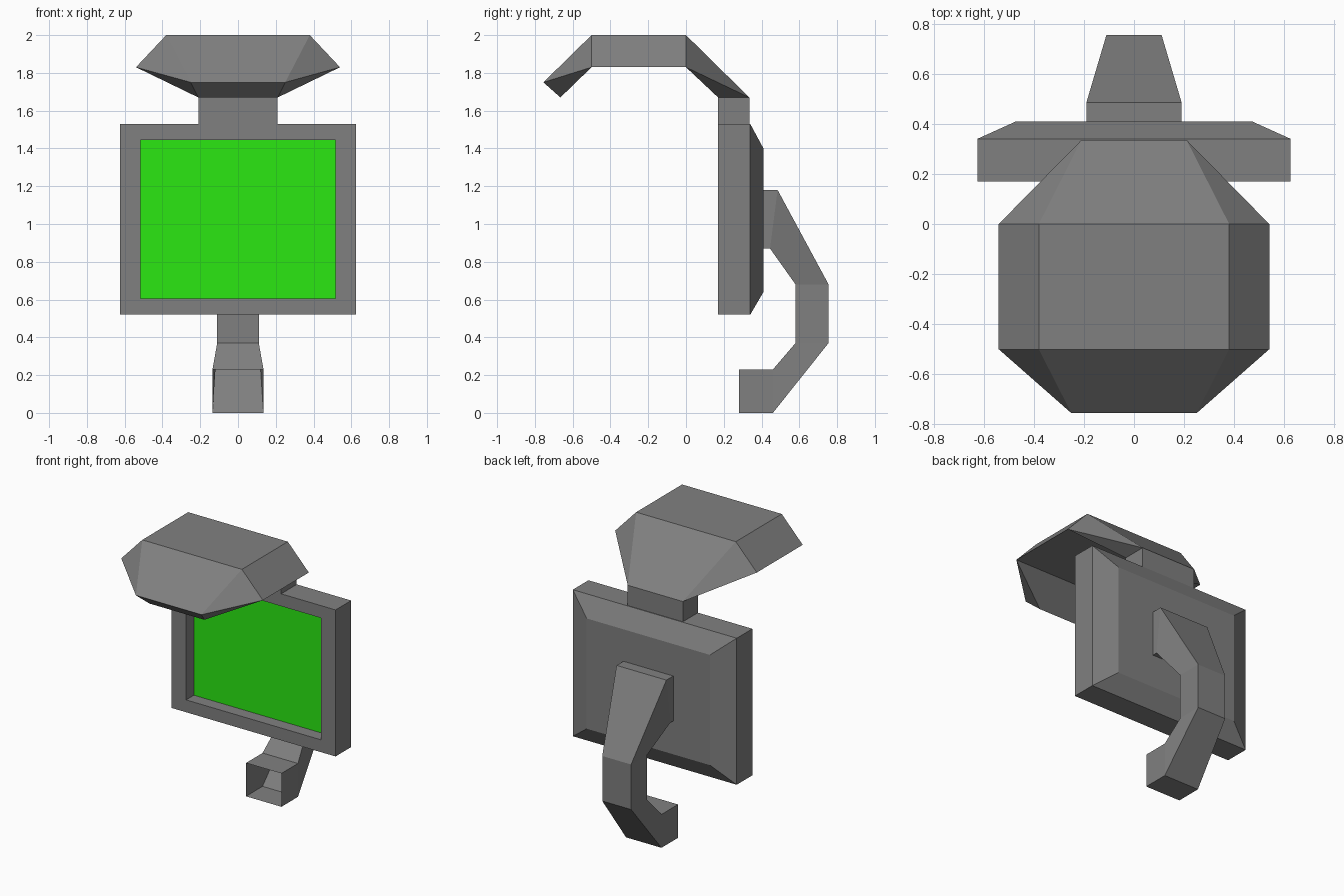
import bpy
import bmesh

cube = bpy.data.objects.get("Cube")
if cube:
    bpy.data.objects.remove(cube, do_unlink=True)


def material(name, color):
    mat = bpy.data.materials.new(name)
    mat.use_nodes = True
    mat.diffuse_color = color
    mat.node_tree.nodes["Principled BSDF"].inputs["Base Color"].default_value = color
    return mat


grey = material("grey casing", (0.216, 0.216, 0.216, 1))
green = material("green screen", (0.024, 0.8, 0.006, 1))


def section(top, bottom):
    """Four-sided ring from (half width, y, z) at its top and bottom edge."""
    (wt, yt, zt), (wb, yb, zb) = top, bottom
    return [(-wt, yt, zt), (wt, yt, zt), (wb, yb, zb), (-wb, yb, zb)]


def loft(name, rings, materials, cap_start=False, cap_end=False, split_sides=False):
    bm = bmesh.new()
    loops = [[bm.verts.new(p) for p in ring] for ring in rings]
    for a, b in zip(loops, loops[1:]):
        for i in range(4):
            j = (i + 1) % 4
            if split_sides and i % 2:
                # crease each side from its widest corner to the opposite one
                quad = [a[i], a[j], b[j], b[i]]
                k = max(range(4), key=lambda n: abs(quad[n].co.x))
                q = quad[k:] + quad[:k]
                bm.faces.new(q[:3])
                bm.faces.new([q[0], q[2], q[3]])
            else:
                bm.faces.new([a[i], a[j], b[j], b[i]])
    if cap_start:
        bm.faces.new(loops[0])
    if cap_end:
        bm.faces.new(loops[-1]).material_index = len(materials) - 1
    bmesh.ops.recalc_face_normals(bm, faces=bm.faces[:])
    mesh = bpy.data.meshes.new(name)
    bm.to_mesh(mesh)
    bm.free()
    for mat in materials:
        mesh.materials.append(mat)
    obj = bpy.data.objects.new(name, mesh)
    bpy.context.collection.objects.link(obj)
    return obj


# Screen housing: bevelled back, straight sides, rim and recessed green panel
def upright(width, y, low, high):
    return section((width, y, high), (width, y, low))


loft("screen_housing", [
    upright(0.47, 0.41, 0.64, 1.40),
    upright(0.625, 0.34, 0.52, 1.53),
    upright(0.625, 0.17, 0.52, 1.53),
    upright(0.515, 0.17, 0.605, 1.445),
    upright(0.515, 0.255, 0.605, 1.445),
], [grey, green], cap_start=True, cap_end=True)

# Neck rising from the housing and sweeping forward into the hood
loft("neck_and_hood", [
    section((0.21, 0.335, 1.53), (0.21, 0.17, 1.53)),
    section((0.21, 0.335, 1.67), (0.21, 0.17, 1.67)),
    section((0.38, 0, 2), (0.54, 0, 1.83)),
    section((0.38, -0.5, 2), (0.54, -0.5, 1.83)),
    section((0.25, -0.755, 1.75), (0.21, -0.665, 1.67)),
], [grey], cap_end=True, split_sides=True)

# Hooked arm behind the housing, ending in an open socket
loft("hooked_arm", [
    section((0.19, 0.41, 1.18), (0.19, 0.41, 0.87)),
    section((0.19, 0.485, 1.18), (0.19, 0.445, 0.87)),
    section((0.11, 0.755, 0.68), (0.11, 0.58, 0.68)),
    section((0.11, 0.755, 0.37), (0.11, 0.58, 0.37)),
    section((0.135, 0.46, 0), (0.135, 0.46, 0.23)),
    section((0.135, 0.28, 0), (0.135, 0.28, 0.23)),
], [grey])
